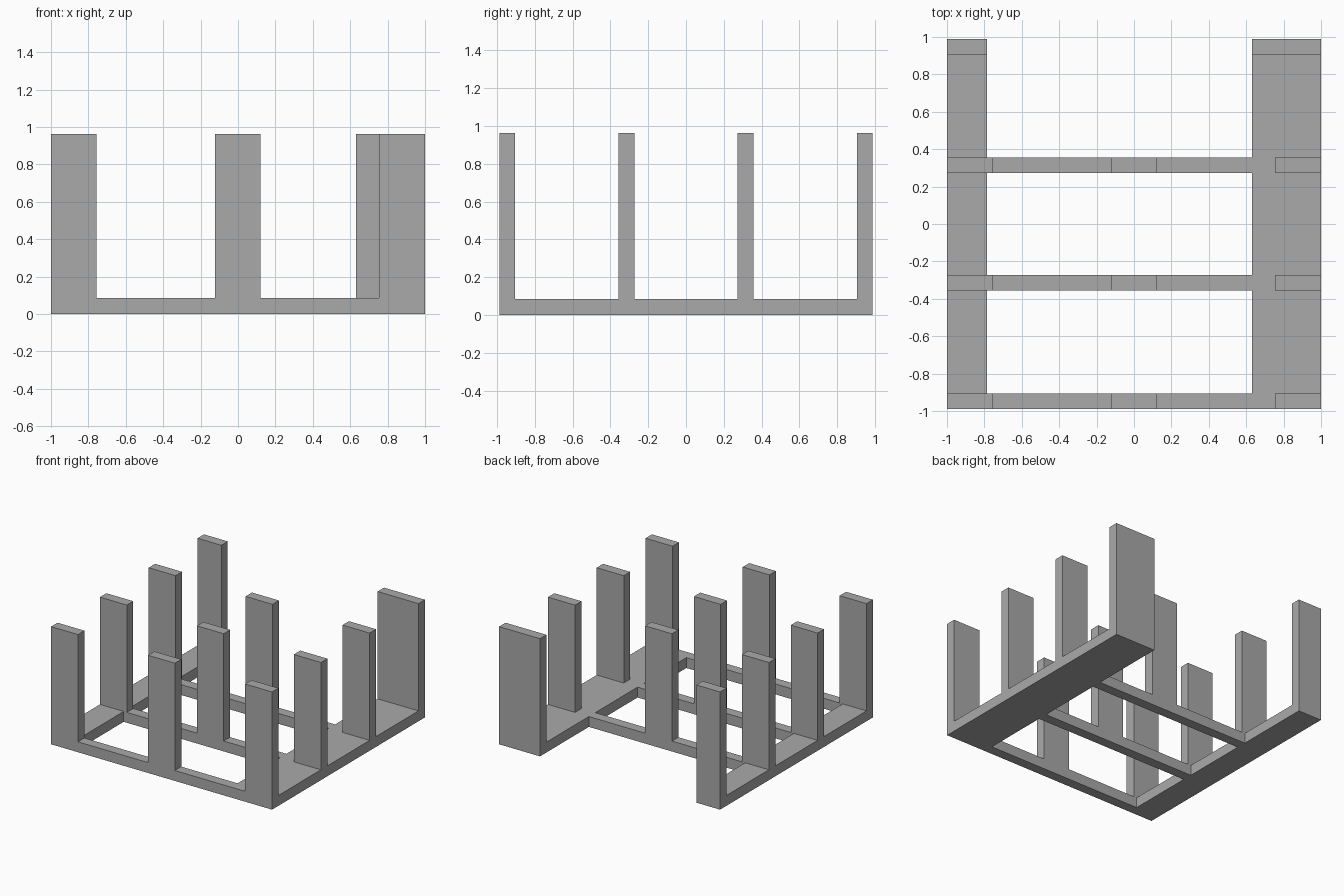
import bpy
import bmesh
from mathutils import Matrix, Vector

cube = bpy.data.objects.get("Cube")
if cube:
    bpy.data.objects.remove(cube, do_unlink=True)

# Single plain grey
grey = bpy.data.materials.new("plain_grey")
grey.use_nodes = True
colour = (0.4, 0.4, 0.4, 1)
grey.diffuse_color = colour
grey.node_tree.nodes["Principled BSDF"].inputs["Base Color"].default_value = colour


def box(name, xs, ys, zs):
    """Axis-aligned box spanning the given x, y and z ranges."""
    low, high = (Vector(c) for c in zip(xs, ys, zs))
    bm = bmesh.new()
    bmesh.ops.create_cube(bm, size=1, matrix=Matrix.LocRotScale(
        (low + high) / 2, None, high - low))
    mesh = bpy.data.meshes.new(name)
    bm.to_mesh(mesh)
    bm.free()
    mesh.materials.append(grey)
    obj = bpy.data.objects.new(name, mesh)
    bpy.context.collection.objects.link(obj)
    return obj


DEPTH = 0.988            # half depth
BAR = 0.083              # bar and post thickness
BASE = (0, 0.085)
POST = (0.085, 0.963)
RIGHT_RAIL = (-1, -0.785)
LEFT_RAIL = (0.63, 1)

# Side rails of the base
box("right_rail", RIGHT_RAIL, (-DEPTH, DEPTH), BASE)
box("left_rail", LEFT_RAIL, (-DEPTH, DEPTH), BASE)

# Three rows: a crossbar with three upright posts
rows = {"front": -DEPTH + BAR / 2, "middle": -0.315, "rear": 0.315}
columns = {"right": (-1, -0.757), "centre": (-0.122, 0.12), "left": (0.755, 1)}
for row, y in rows.items():
    span = (y - BAR / 2, y + BAR / 2)
    box(row + "_crossbar", (RIGHT_RAIL[1], LEFT_RAIL[0]), span, BASE)
    for column, xs in columns.items():
        box(f"{row}_{column}_post", xs, span, POST)

# Back posts, as wide as the rails
for side, xs in (("right", RIGHT_RAIL), ("left", LEFT_RAIL)):
    box(f"back_{side}_post", xs, (DEPTH - BAR, DEPTH), POST)
